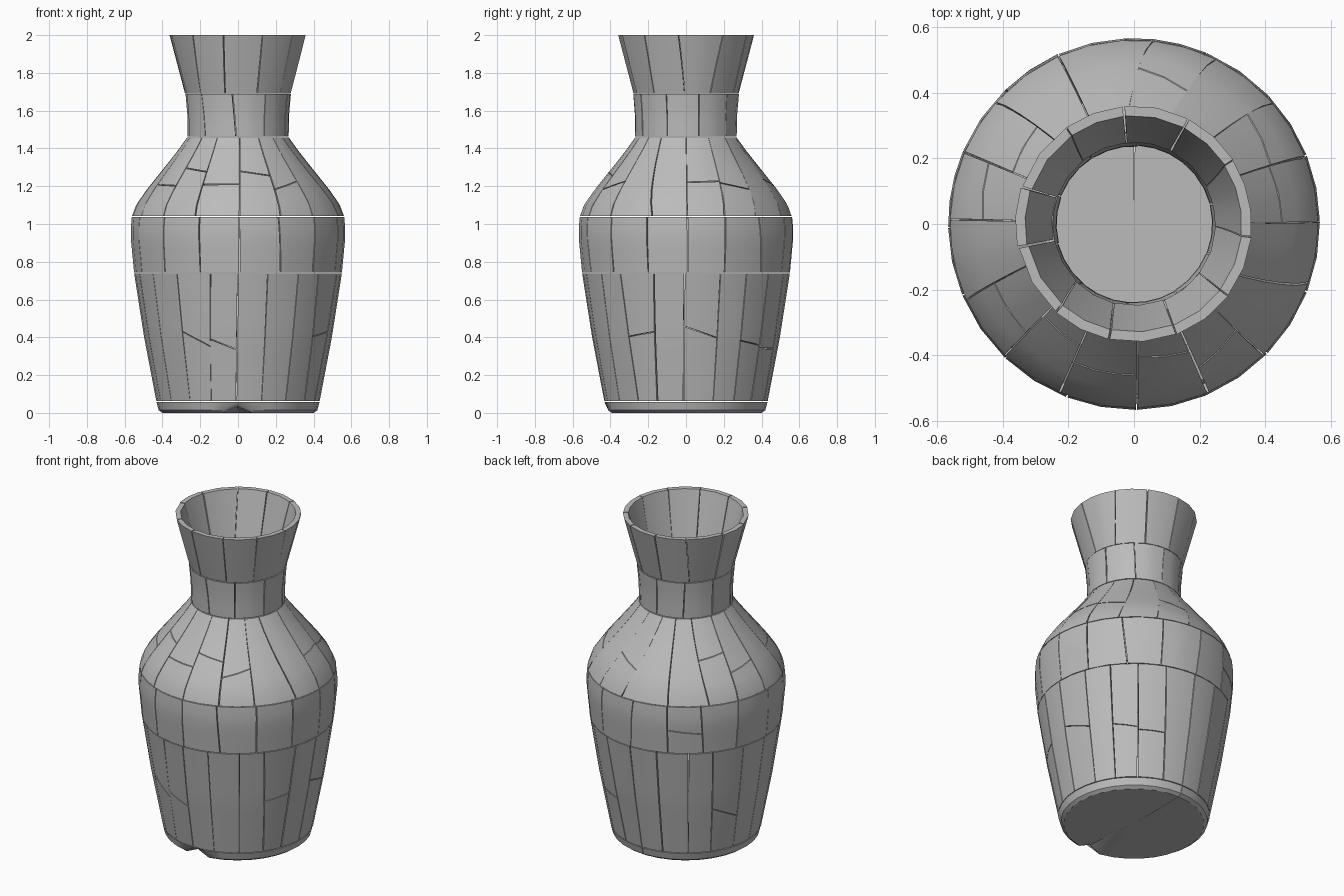
import bpy, bmesh, math, random

random.seed(7)
cube = bpy.data.objects.get("Cube")
if cube:
    bpy.data.objects.remove(cube, do_unlink=True)

clay = bpy.data.materials.new("grey clay")
clay.use_nodes = True
GREY = (0.5, 0.5, 0.5, 1)
clay.diffuse_color = GREY
clay.node_tree.nodes["Principled BSDF"].inputs["Base Color"].default_value = GREY

# Outer profile of the vase as (height, radius)
PROFILE = [(0.0, 0.41), (0.06, 0.432), (0.4, 0.497), (0.74, 0.55), (0.95, 0.57),
           (1.04, 0.562), (1.1, 0.54), (1.18, 0.485), (1.28, 0.405), (1.38, 0.325),
           (1.46, 0.268), (1.58, 0.27), (1.69, 0.28), (2.0, 0.362)]
WALL = 0.03
GAP = 0.004


def lerp(a, b, t):
    return a + (b - a) * t


def radius(z):
    for (z0, r0), (z1, r1) in zip(PROFILE, PROFILE[1:]):
        if z <= z1:
            return lerp(r0, r1, max(0, (z - z0) / (z1 - z0)))
    return PROFILE[-1][1]


def polar(r, degrees, z):
    a = math.radians(degrees)
    return (r * math.cos(a), r * math.sin(a), z)


def finish(bm, name):
    bmesh.ops.recalc_face_normals(bm, faces=bm.faces)
    mesh = bpy.data.meshes.new(name)
    bm.to_mesh(mesh)
    bm.free()
    mesh.materials.append(clay)
    obj = bpy.data.objects.new(name, mesh)
    bpy.context.collection.objects.link(obj)
    bpy.ops.object.select_all(action='DESELECT')
    obj.select_set(True)
    bpy.context.view_layer.objects.active = obj
    bpy.ops.object.shade_smooth_by_angle(angle=math.radians(28))


def shard(bm, bottom_angles, top_angles, low, high, step, shift):
    """Curved slab between two slanted side cuts; low and high are (left, right) heights."""
    span = max(bottom_angles[1] - bottom_angles[0], top_angles[1] - top_angles[0])
    cols = max(1, math.ceil(span / step))
    rows = max(1, math.ceil((max(high) - min(low)) / 0.07))
    layers = []
    for depth in (0, WALL):
        grid = []
        for i in range(cols + 1):
            u = i / cols
            line = []
            for j in range(rows + 1):
                v = j / rows
                z = lerp(lerp(*low, u), lerp(*high, u), v)
                a = lerp(lerp(*bottom_angles, u), lerp(*top_angles, u), v)
                line.append(bm.verts.new(polar(radius(z) - depth + shift, a, z)))
            grid.append(line)
        layers.append(grid)
    out, inn = layers
    for grid in layers:
        for i in range(cols):
            for j in range(rows):
                bm.faces.new((grid[i][j], grid[i + 1][j], grid[i + 1][j + 1], grid[i][j + 1]))
    for i in range(cols):
        for j in (0, rows):
            bm.faces.new((out[i][j], out[i + 1][j], inn[i + 1][j], inn[i][j]))
    for j in range(rows):
        for i in (0, cols):
            bm.faces.new((out[i][j], out[i][j + 1], inn[i][j + 1], inn[i][j]))


def band(name, z0, z1, count, start, tilt, split, step=12, wobble=0.0):
    """Ring of shards; some are broken again by a roughly level crack."""
    bm = bmesh.new()
    pitch = 360 / count
    cuts = []
    for k in range(count):
        base = start + k * pitch + random.uniform(-1.5, 1.5)
        slant = random.uniform(-tilt, tilt) if random.random() < 0.5 else 0
        cuts.append((base - slant, base + slant))
    cuts.append((cuts[0][0] + 360, cuts[0][1] + 360))
    low, high = z0 + GAP / 2, z1 - GAP / 2
    for (b0, t0), (b1, t1) in zip(cuts, cuts[1:]):
        crack = math.degrees(GAP / radius((z0 + z1) / 2)) * random.uniform(0.4, 1.0)
        bottom = (b0 + crack, b1 - crack * random.uniform(0, 1))
        top = (t0 + crack * random.uniform(0, 1), t1 - crack)
        shift = random.uniform(-wobble, wobble)
        if random.random() < split:
            f = random.uniform(0.36, 0.6)
            d = random.uniform(-0.06, 0.06) * (z1 - z0)
            mid = lerp(low, high, f)
            middle = tuple(lerp(b, t, f) for b, t in zip(bottom, top))
            shard(bm, bottom, middle, (low, low), (mid - d - GAP, mid + d - GAP), step, shift)
            shard(bm, middle, top, (mid - d, mid + d), (high, high), step, shift)
        else:
            shard(bm, bottom, top, (low, low), (high, high), step, shift)
    finish(bm, name)


# Body, shoulder, neck and flared mouth
band("lower_body", 0.06, 0.74, 20, -90, 2, 0.35)
band("upper_body", 0.74, 1.04, 16, -90, 1.5, 0.1)
band("shoulder", 1.04, 1.46, 16, -90, 6, 0.65)
band("neck", 1.46, 1.69, 10, -130, 2, 0, 15, 0.002)
band("mouth", 1.69, 2.0 + GAP / 2, 11, -102, 3, 0, 18, 0.004)

# Solid floor with a hairline crack and a chip on the front edge
bm = bmesh.new()
RINGS = [(0.0, 0.0), (0.4, 0.0), (0.42, 0.014), (0.432, 0.058), (0.0, 0.058)]
SEGMENTS = 32
sections = []
for k in range(SEGMENTS + 1):
    angle = 90 + k * 359.4 / SEGMENTS
    chipped = k == SEGMENTS // 2
    section = []
    for r, z in RINGS:
        if chipped and 0 < r and z < 0.05:
            r, z = r - 0.01, z + 0.035
        section.append(bm.verts.new(polar(r, angle, z)))
    sections.append(section)
for a, b in zip(sections, sections[1:]):
    for j in range(len(RINGS) - 1):
        bm.faces.new((a[j], b[j], b[j + 1], a[j + 1]))
bm.faces.new(sections[0])
bm.faces.new(sections[-1])
bmesh.ops.remove_doubles(bm, verts=bm.verts, dist=0.0001)
finish(bm, "floor")
